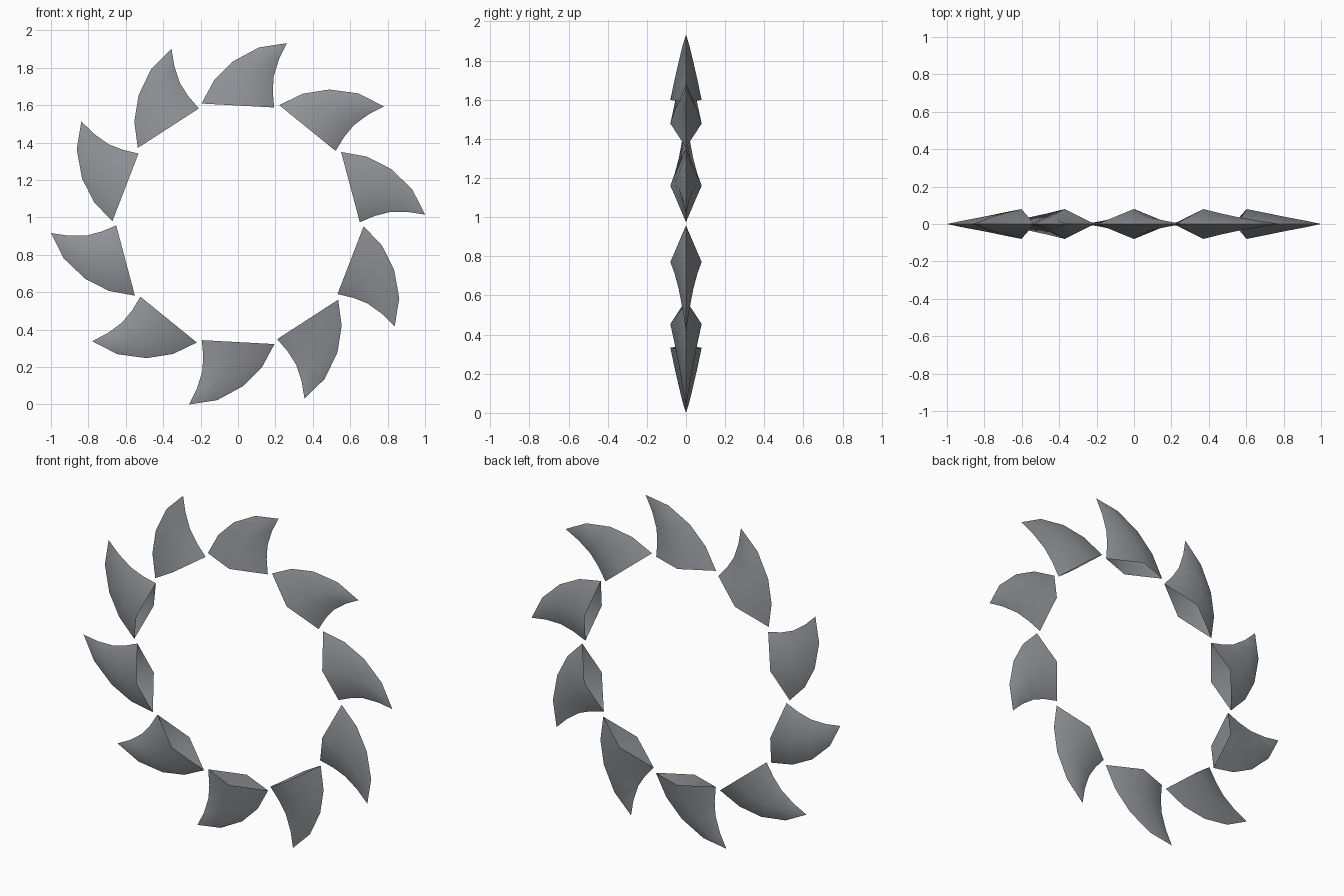
import bpy, bmesh, math

if "Cube" in bpy.data.objects:
    bpy.data.objects.remove(bpy.data.objects["Cube"])

COUNT = 10
CENTRE_Z = 0.966

# Tooth outline (tangent, radius): leading and trailing edge, plus half thickness per level
OUTER = [(-0.195, 0.643), (-0.128, 0.767), (-0.027, 0.868), (0.112, 0.943)]
INNER = [(0.193, 0.622), (0.186, 0.708), (0.191, 0.79), (0.22, 0.882)]
THICK = [0.08, 0.058, 0.037, 0.017]
TIP = (0.262, 0.966)

steel = bpy.data.materials.new("grey steel")
steel.diffuse_color = (0.28, 0.29, 0.31, 1)
steel.use_nodes = True
steel.node_tree.nodes["Principled BSDF"].inputs["Base Color"].default_value = steel.diffuse_color


def build_tooth(index):
    a = index * math.tau / COUNT
    bm = bmesh.new()

    def vert(t, r, y):
        return bm.verts.new((t * math.cos(a) + r * math.sin(a), y,
                             CENTRE_Z + r * math.cos(a) - t * math.sin(a)))

    # Diamond cross-sections tapering to the hooked tip, open at the root
    rings = []
    for (t0, r0), (t1, r1), h in zip(OUTER, INNER, THICK):
        tm, rm = (t0 + t1) / 2, (r0 + r1) / 2
        rings.append([vert(t0, r0, 0), vert(tm, rm, -h),
                      vert(t1, r1, 0), vert(tm, rm, h)])
    tip = vert(*TIP, 0)
    for lo, hi in zip(rings, rings[1:]):
        for i in range(4):
            j = (i + 1) % 4
            bm.faces.new((lo[i], lo[j], hi[j], hi[i]))
    for i in range(4):
        bm.faces.new((rings[-1][i], rings[-1][(i + 1) % 4], tip))

    mesh = bpy.data.meshes.new("blade_tooth")
    bm.to_mesh(mesh)
    bm.free()
    mesh.materials.append(steel)
    obj = bpy.data.objects.new(f"blade_tooth_{index + 1}", mesh)
    bpy.context.collection.objects.link(obj)
    return obj


# Ring of teeth, ridge smooth and cutting edges sharp
teeth = [build_tooth(i) for i in range(COUNT)]
for obj in teeth:
    obj.select_set(True)
bpy.context.view_layer.objects.active = teeth[0]
bpy.ops.object.shade_smooth_by_angle(angle=math.radians(60))
